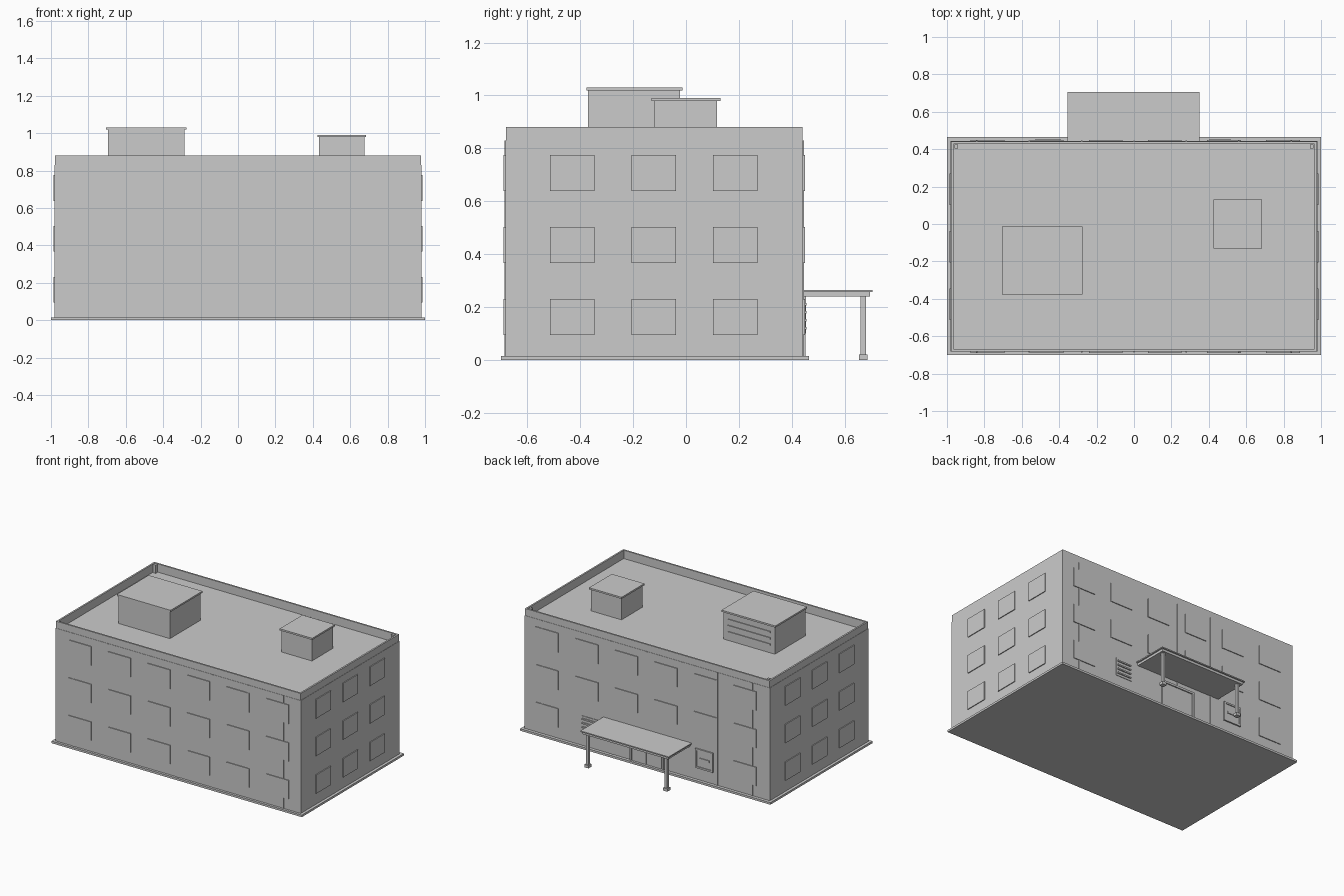
import bpy
import bmesh

old = bpy.data.objects.get("Cube")
if old:
    bpy.data.objects.remove(old, do_unlink=True)

grey = bpy.data.materials.new("plain grey")
grey.use_nodes = True
COLOUR = (0.6, 0.6, 0.6, 1)
grey.diffuse_color = COLOUR
grey.node_tree.nodes["Principled BSDF"].inputs["Base Color"].default_value = COLOUR


def add_box(bm, x, y, z):
    """Add a box from (low, high) ranges and return its vertices."""
    verts = bmesh.ops.create_cube(bm, size=1)["verts"]
    for v in verts:
        for axis, (low, high) in enumerate((x, y, z)):
            v.co[axis] = high if v.co[axis] > 0 else low
    return verts


def finish(name, bm):
    mesh = bpy.data.meshes.new(name)
    bm.to_mesh(mesh)
    bm.free()
    mesh.materials.append(grey)
    obj = bpy.data.objects.new(name, mesh)
    bpy.context.collection.objects.link(obj)
    return obj


def boxes(name, ranges):
    bm = bmesh.new()
    for r in ranges:
        add_box(bm, *r)
    return finish(name, bm)


def span(centre, width):
    return (centre - width / 2, centre + width / 2)


HALF = 0.98                      # half length of the building
FRONT, BACK = -0.683, 0.443      # wall planes
BASE, BAND, TOP = 0.015, 0.83, 0.88
ROOF = 0.82

# Ground slab
boxes("ground_slab", [((-1, 1), (-0.7, 0.465), (0, BASE))])

# Walls with a sunken roof that leaves a parapet
bm = bmesh.new()
add_box(bm, (-HALF + 0.002, HALF - 0.002), (FRONT + 0.002, BACK - 0.002), (BASE, TOP))
bm.faces.ensure_lookup_table()
bm.normal_update()
roof = [f for f in bm.faces if f.normal.z > 0.9]
bmesh.ops.inset_region(bm, faces=roof, thickness=0.017)
inner = bmesh.ops.extrude_face_region(bm, geom=roof)["geom"]
bmesh.ops.translate(bm, verts=[g for g in inner if isinstance(g, bmesh.types.BMVert)],
                    vec=(0, 0, ROOF - TOP))
bmesh.ops.delete(bm, geom=roof, context="FACES_ONLY")
bmesh.ops.recalc_face_normals(bm, faces=bm.faces)
finish("walls_and_parapet", bm)

# Thin cladding below the parapet on all four sides
boxes("wall_cladding", [
    ((-HALF, HALF), (FRONT, FRONT + 0.004), (BASE, BAND)),
    ((-HALF, HALF), (BACK - 0.004, BACK), (BASE, BAND)),
    ((-HALF, -HALF + 0.004), (FRONT, BACK), (BASE, BAND)),
    ((HALF - 0.004, HALF), (FRONT, BACK), (BASE, BAND))])

# Vertical seam strips on the long walls
seams = [0.28 * i for i in range(-3, 4)]
boxes("front_seams", [(span(x, 0.008), (FRONT - 0.003, FRONT + 0.001), (BASE, BAND)) for x in seams])
boxes("back_seams", [(span(x, 0.008), (BACK - 0.001, BACK + 0.003), (BASE, BAND)) for x in seams])

# Windows: three floors, six on each long wall and three on each end
floors = [(0.095, 0.23), (0.367, 0.502), (0.638, 0.775)]
columns = [span(-0.783 + 0.316 * i, 0.18) for i in range(6)]
end_columns = [span(-0.43 + 0.308 * i, 0.168) for i in range(3)]
DEPTH = 0.006
boxes("front_windows", [(x, (FRONT - DEPTH, FRONT + 0.001), z) for z in floors for x in columns])
boxes("back_windows", [(x, (BACK - 0.001, BACK + DEPTH), z)
                       for level, z in enumerate(floors)
                       for i, x in enumerate(columns) if level > 0 or i in (0, 5)])
for name, low, high in (("left_windows", HALF - 0.001, HALF + DEPTH),
                        ("right_windows", -HALF - DEPTH, -HALF + 0.001)):
    boxes(name, [((low, high), y, z) for z in floors for y in end_columns])

# Entrance: two door leaves with a frame
boxes("entrance_doors", [(span(s * 0.062, 0.115), (BACK - 0.001, BACK + 0.005), (BASE, 0.19))
                         for s in (-1, 1)])
boxes("entrance_frame", [(span(s * 0.13, 0.015), (BACK - 0.001, BACK + 0.008), (BASE, 0.205))
                         for s in (-1, 1)]
      + [((-0.137, 0.137), (BACK - 0.001, BACK + 0.008), (0.195, 0.21))])

# Canopy on two posts with footings
boxes("canopy_slab", [((-0.345, 0.34), (BACK - 0.002, 0.695), (0.24, 0.257))])
boxes("canopy_top", [((-0.355, 0.35), (BACK - 0.002, 0.705), (0.257, 0.265))])
for side, s in (("left", 1), ("right", -1)):
    x = s * 0.315
    boxes(side + "_canopy_post", [(span(x, 0.02), span(0.67, 0.02), (0.02, 0.241))])
    boxes(side + "_post_footing", [(span(x, 0.034), span(0.67, 0.034), (0, 0.02))])

# Wall vent with slats
boxes("wall_vent", [(span(0.46, 0.13), (BACK - 0.001, BACK + 0.004), (0.1, 0.23))]
      + [(span(0.46, 0.11), (BACK, BACK + 0.012), span(0.12 + 0.03 * i, 0.01)) for i in range(4)])

# Framed panel with a cross bar
px, pz, size = -0.46, 0.17, 0.14
frame = (BACK - 0.001, BACK + 0.01)
panel = [(span(px, size), (BACK - 0.001, BACK + 0.004), span(pz, size))]
for s in (-1, 1):
    panel.append((span(px + s * 0.064, 0.012), frame, span(pz, size)))
    panel.append((span(px, size), frame, span(pz + s * 0.064, 0.012)))
panel.append((span(px, 0.08), frame, span(pz, 0.015)))
boxes("framed_wall_panel", panel)

# Roof houses with overhanging caps
boxes("large_roof_house", [((-0.695, -0.285), (-0.37, -0.022), (ROOF, 1.02))])
boxes("large_roof_cap", [((-0.705, -0.275), (-0.377, -0.013), (1.018, 1.03))])
boxes("small_roof_house", [((0.433, 0.675), (-0.12, 0.118), (ROOF, 0.98))])
boxes("small_roof_cap", [((0.424, 0.684), (-0.13, 0.13), (0.978, 0.99))])
boxes("roof_house_slats", [((-0.66, -0.32), (-0.023, -0.016), span(0.88 + 0.045 * i, 0.012))
                           for i in range(3)])

# Small posts in the back corners of the roof
boxes("roof_corner_posts", [(span(s * 0.951, 0.02), span(0.414, 0.02), (ROOF, TOP)) for s in (-1, 1)])
